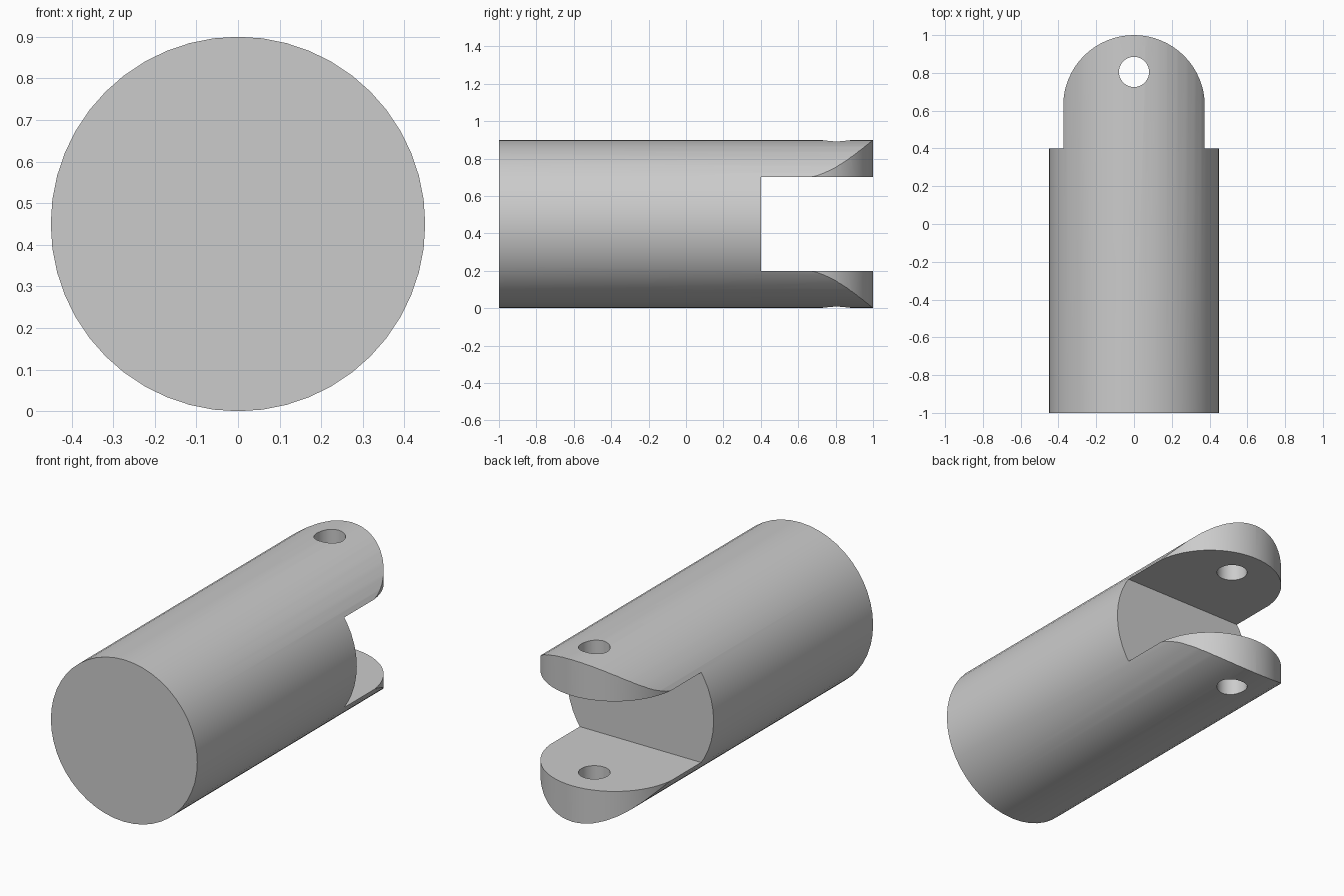
import bpy, bmesh, math
from mathutils import Matrix

cube = bpy.data.objects.get("Cube")
if cube:
    bpy.data.objects.remove(cube, do_unlink=True)

RADIUS, LENGTH = 0.45, 2.0
SLOT_FLOOR, SLOT_TOP, SLOT_START = 0.2, 0.7, 0.4
LUG_RADIUS = 0.375
LUG_Y = LENGTH / 2 - LUG_RADIUS
HOLE_RADIUS, HOLE_Y = 0.08, 0.805

steel = bpy.data.materials.new("light grey")
steel.use_nodes = True
grey = (0.6, 0.6, 0.6, 1)
steel.diffuse_color = grey
steel.node_tree.nodes["Principled BSDF"].inputs["Base Color"].default_value = grey


def make_object(name, bm):
    bmesh.ops.recalc_face_normals(bm, faces=bm.faces)
    mesh = bpy.data.meshes.new(name)
    bm.to_mesh(mesh)
    bm.free()
    mesh.materials.append(steel)
    obj = bpy.data.objects.new(name, mesh)
    bpy.context.collection.objects.link(obj)
    return obj


def cylinder(name, radius, depth, sides, matrix):
    bm = bmesh.new()
    bmesh.ops.create_cone(bm, cap_ends=True, segments=sides, radius1=radius,
                          radius2=radius, depth=depth, matrix=matrix)
    return make_object(name, bm)


def prism(name, outline, bottom, top):
    """Extrude an xy outline between two heights."""
    bm = bmesh.new()
    face = bm.faces.new([bm.verts.new((x, y, bottom)) for x, y in outline])
    grown = bmesh.ops.extrude_face_region(bm, geom=[face])["geom"]
    verts = [v for v in grown if isinstance(v, bmesh.types.BMVert)]
    bmesh.ops.translate(bm, verts=verts, vec=(0, 0, top - bottom))
    return make_object(name, bm)


# Round rod lying along y
clevis = cylinder("clevis_rod", RADIUS, LENGTH, 48,
                  Matrix.Translation((0, 0, RADIUS)) @ Matrix.Rotation(math.pi / 2, 4, "X"))

# Slot between the two lugs
slot = prism("slot_cutter", [(-1, SLOT_START), (1, SLOT_START), (1, 2), (-1, 2)],
             SLOT_FLOOR, SLOT_TOP)

# Rounded lug ends: everything outside this outline is trimmed away
arc = [(LUG_RADIUS * math.cos(math.pi * i / 32), LUG_Y + LUG_RADIUS * math.sin(math.pi * i / 32))
       for i in range(33)]
envelope = prism("lug_envelope", [(-1, LUG_Y), (-1, -2), (1, -2), (1, LUG_Y)] + arc, -1, 2)

# Pin hole through both lugs
hole = cylinder("pin_hole_cutter", HOLE_RADIUS, 3, 32, Matrix.Translation((0, HOLE_Y, RADIUS)))

cuts = [(slot, "DIFFERENCE"), (envelope, "INTERSECT"), (hole, "DIFFERENCE")]
for cutter, operation in cuts:
    cutter.hide_render = True
    mod = clevis.modifiers.new(cutter.name, "BOOLEAN")
    mod.operation = operation
    mod.solver = "EXACT"
    mod.object = cutter

# Bake the cuts and drop the cutters
graph = bpy.context.evaluated_depsgraph_get()
finished = bpy.data.meshes.new_from_object(clevis.evaluated_get(graph))
clevis.modifiers.clear()
clevis.data = finished
finished.materials.clear()
finished.materials.append(steel)
for polygon in finished.polygons:
    polygon.material_index = 0
for cutter, _ in cuts:
    bpy.data.objects.remove(cutter, do_unlink=True)

# Smooth curved walls with crisp edges
bpy.ops.object.select_all(action="DESELECT")
clevis.select_set(True)
bpy.context.view_layer.objects.active = clevis
bpy.ops.object.shade_smooth_by_angle(angle=math.radians(25))
